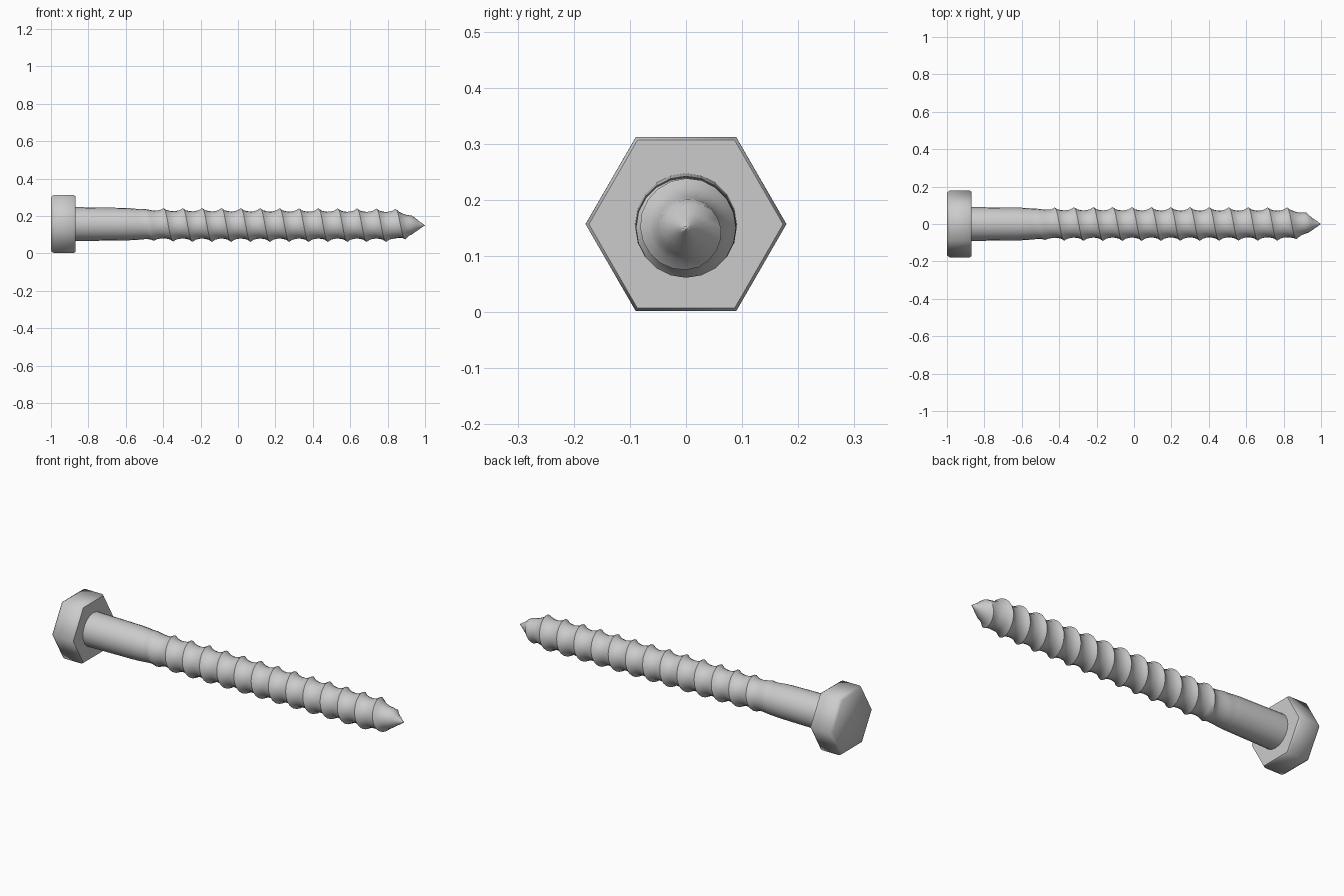
import bpy, bmesh, math

if "Cube" in bpy.data.objects:
    bpy.data.objects.remove(bpy.data.objects["Cube"])

def lerp(table, x):
    """Piecewise linear lookup."""
    for (x0, v0), (x1, v1) in zip(table, table[1:]):
        if x <= x1:
            return v0 + (v1 - v0) * max(0, x - x0) / (x1 - x0)
    return table[-1][1]

def axis_z(x):
    return lerp([(-1, 0.157), (-0.6, 0.156), (-0.3, 0.152), (1, 0.15)], x)

def finish(name, bm):
    bmesh.ops.remove_doubles(bm, verts=bm.verts, dist=0.0004)
    bmesh.ops.recalc_face_normals(bm, faces=bm.faces)
    mesh = bpy.data.meshes.new(name)
    bm.to_mesh(mesh)
    bm.free()
    obj = bpy.data.objects.new(name, mesh)
    bpy.context.collection.objects.link(obj)
    return obj

def lathe(name, rings, sides):
    """Closed solid along x from (x, radius) rings."""
    bm = bmesh.new()
    loops = []
    for x, r in rings:
        loops.append([bm.verts.new((x, r * math.cos(2 * math.pi * i / sides),
                                    axis_z(x) + r * math.sin(2 * math.pi * i / sides)))
                      for i in range(sides)])
    for a, b in zip(loops, loops[1:]):
        for i in range(sides):
            j = (i + 1) % sides
            bm.faces.new((a[i], a[j], b[j], b[i]))
    bm.faces.new(loops[0])
    bm.faces.new(loops[-1])
    return finish(name, bm)

def smooth(obj, angle):
    bpy.ops.object.select_all(action='DESELECT')
    obj.select_set(True)
    bpy.context.view_layer.objects.active = obj
    bpy.ops.object.shade_smooth_by_angle(angle=math.radians(angle))

# Hexagonal head with softened rims
head = lathe("hex_head", [(-1, 0.167), (-0.985, 0.179), (-0.88, 0.179), (-0.87, 0.173)], 6)
smooth(head, 62)

# Plain shank
shank = lathe("shank", [(-0.9, 0.091), (-0.6, 0.087), (-0.56, 0.084)], 20)
smooth(shank, 40)

# Threaded shaft and point: a grid sheared along the helix, clamped at both ends
START, END, PITCH, SIDES = -0.58, 1.0, 0.1035, 20
ROOT = [(START, 0.086), (-0.5, 0.079), (-0.42, 0.073), (0.84, 0.071), (0.93, 0.048), (END, 0)]
CREST = [(START, 0), (-0.52, 0.002), (-0.42, 0.015), (-0.2, 0.018), (0.9, 0.018), (0.96, 0), (END, 0)]
PROFILE = [0, 0.1, 0.35, 1, 0.35, 0.1]
bm = bmesh.new()
turns = int((END - START) / PITCH) + 2
rows = []
for k in range(-len(PROFILE), turns * len(PROFILE)):
    row = []
    for i in range(SIDES):
        row_x = START + PITCH * (k / len(PROFILE) + i / SIDES)
        row.append((row_x, i, PROFILE[k % len(PROFILE)]))
    row.append((row[0][0] + PITCH, 0, row[0][2]))
    verts = []
    for x, i, h in row:
        x = min(max(x, START), END)
        r = lerp(ROOT, x) + h * lerp(CREST, x)
        a = 2 * math.pi * i / SIDES
        verts.append(bm.verts.new((x, r * math.cos(a), axis_z(x) + r * math.sin(a))))
    rows.append(verts)
for a, b in zip(rows, rows[1:]):
    for i in range(SIDES):
        bm.faces.new((a[i], a[i + 1], b[i + 1], b[i]))
bmesh.ops.dissolve_degenerate(bm, dist=0.0002, edges=bm.edges)
thread = finish("threaded_shaft", bm)
smooth(thread, 50)
